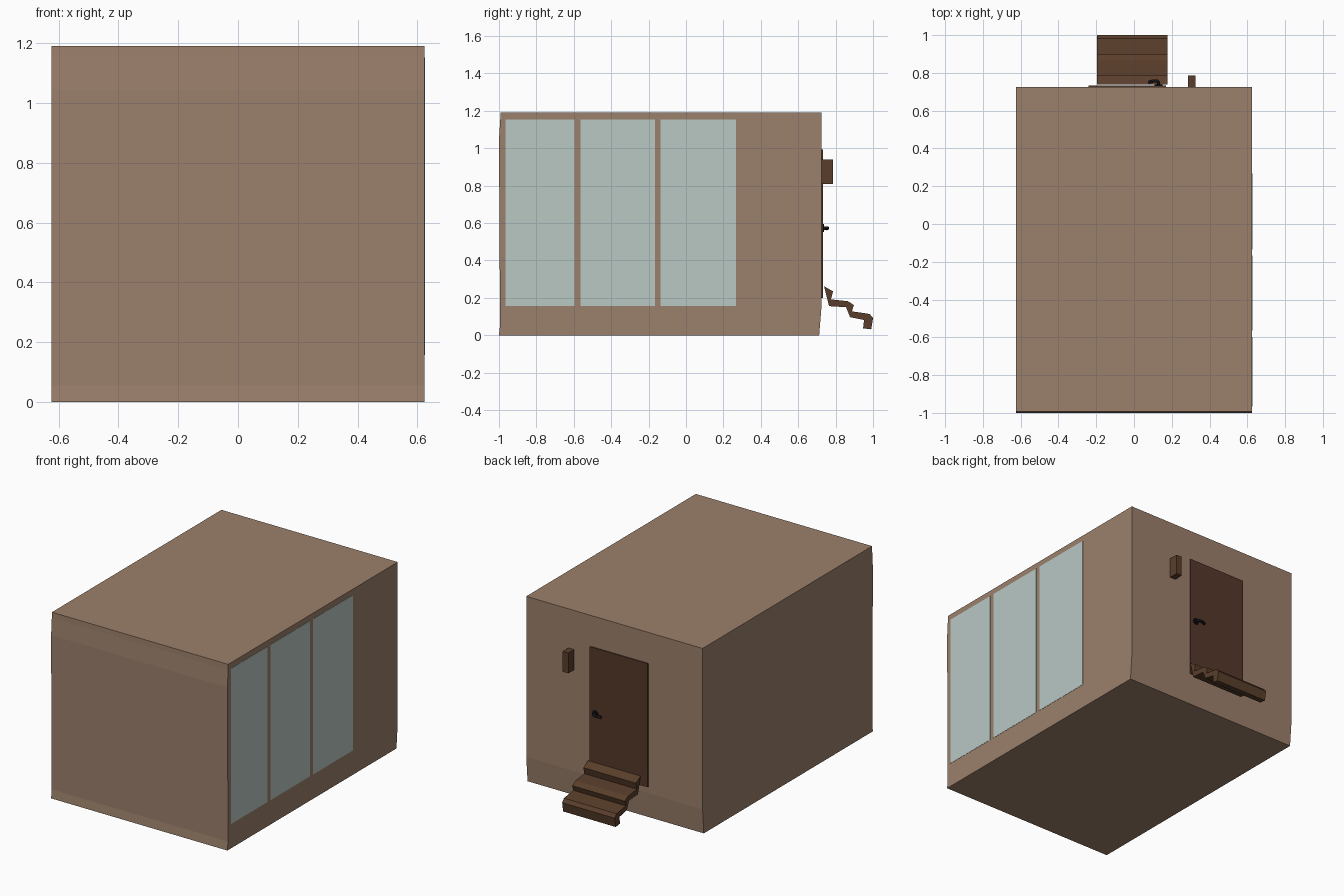
import bpy, bmesh, math
from mathutils import Vector

if "Cube" in bpy.data.objects:
    bpy.data.objects.remove(bpy.data.objects["Cube"])


def material(name, r, g, b):
    m = bpy.data.materials.new(name)
    m.diffuse_color = (r, g, b, 1)
    m.use_nodes = True
    m.node_tree.nodes["Principled BSDF"].inputs["Base Color"].default_value = m.diffuse_color
    return m


WALL = material("wall_brown", 0.33, 0.215, 0.147)
GLASS = material("pale_glass", 0.48, 0.58, 0.55)
WOOD = material("dark_wood", 0.10, 0.048, 0.024)
DOOR = material("door_wood", 0.09, 0.04, 0.024)
BLACK = material("black_metal", 0.006, 0.006, 0.007)


def finish(name, bm, mat):
    bmesh.ops.recalc_face_normals(bm, faces=bm.faces)
    mesh = bpy.data.meshes.new(name)
    bm.to_mesh(mesh)
    bm.free()
    mesh.materials.append(mat)
    obj = bpy.data.objects.new(name, mesh)
    bpy.context.collection.objects.link(obj)
    return obj


def extrude_profile(name, profile, x0, x1, mat):
    """Extrude a closed (y, z) profile along x."""
    bm = bmesh.new()
    face = bm.faces.new([bm.verts.new((x0, y, z)) for y, z in profile])
    out = bmesh.ops.extrude_face_region(bm, geom=[face])
    verts = [v for v in out["geom"] if isinstance(v, bmesh.types.BMVert)]
    bmesh.ops.translate(bm, verts=verts, vec=(x1 - x0, 0, 0))
    return finish(name, bm, mat)


def box(name, x, y, z, mat):
    rect = [(y[0], z[0]), (y[1], z[0]), (y[1], z[1]), (y[0], z[1])]
    return extrude_profile(name, rect, x[0], x[1], mat)


def tube(name, points, radius, mat):
    """Round bar following a path."""
    curve = bpy.data.curves.new(name, "CURVE")
    curve.dimensions = "3D"
    curve.bevel_depth = radius
    curve.bevel_resolution = 2
    curve.use_fill_caps = True
    s = curve.splines.new("POLY")
    s.points.add(len(points) - 1)
    for p, co in zip(s.points, points):
        p.co = (*co, 1)
    curve.materials.append(mat)
    obj = bpy.data.objects.new(name, curve)
    bpy.context.collection.objects.link(obj)
    return obj


# Cabin body, with slightly uneven front and back walls
extrude_profile("cabin_body", [
    (-1.0, 0), (0.712, 0), (0.725, 0.16), (0.725, 1.19), (-0.992, 1.19),
    (-0.993, 1.155), (-1.0, 1.045), (-0.994, 0.055)], -0.625, 0.625, WALL)

# Three tall panes on the right wall
for i, span in enumerate([(-0.965, -0.597), (-0.565, -0.167), (-0.135, 0.268)]):
    box(f"window_pane_{i + 1}", (0.62, 0.6265), span, (0.157, 1.153), GLASS)

# Back door
box("door", (-0.24, 0.17), (0.72, 0.732), (0.20, 0.992), DOOR)

# Wall lamp beside the door
box("wall_lamp", (0.285, 0.325), (0.72, 0.785), (0.81, 0.94), WOOD)

# Folded-plate steps
extrude_profile("entry_steps", [
    (0.738, 0.262), (0.786, 0.235), (0.775, 0.192), (0.865, 0.182),
    (0.898, 0.162), (0.887, 0.128), (0.982, 0.114), (1.0, 0.092),
    (0.990, 0.032), (0.947, 0.037), (0.952, 0.082), (0.877, 0.097),
    (0.856, 0.150), (0.765, 0.156)], -0.195, 0.178, WOOD)

# Door handle: round plate, stem and lever
tube("handle_plate", [(0.13, 0.730, 0.573), (0.13, 0.738, 0.573)], 0.021, BLACK)
tube("handle_lever", [(0.13, 0.735, 0.573), (0.13, 0.750, 0.573),
                      (0.122, 0.757, 0.573), (0.10, 0.757, 0.572),
                      (0.076, 0.749, 0.570)], 0.009, BLACK)
